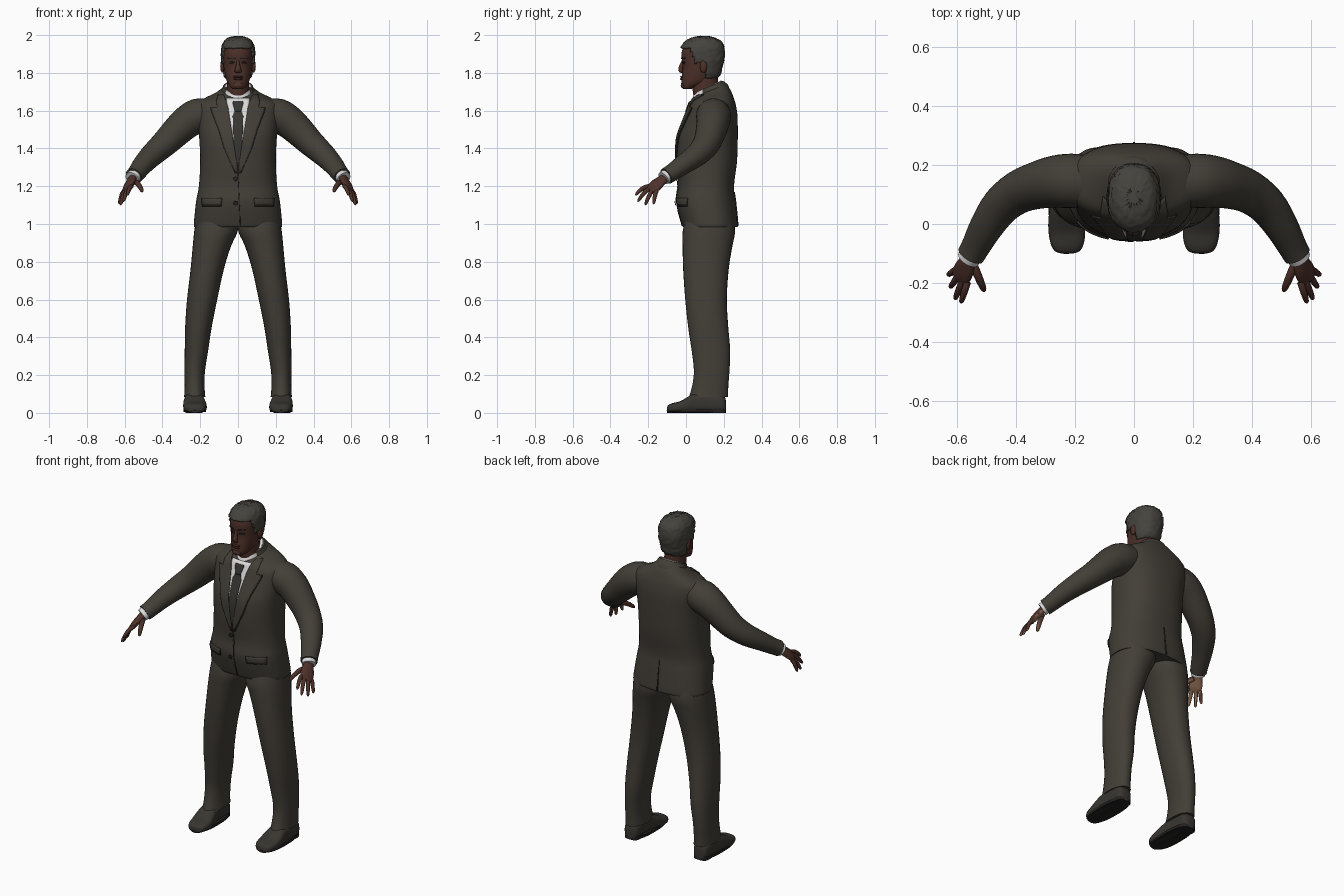
import bpy, bmesh, math, random
from mathutils import Vector as V
from mathutils.bvhtree import BVHTree

if "Cube" in bpy.data.objects:
    bpy.data.objects.remove(bpy.data.objects["Cube"])

random.seed(4)
X, Y, Z = V((1, 0, 0)), V((0, 1, 0)), V((0, 0, 1))


def mat(name, r, g, b):
    m = bpy.data.materials.new(name)
    m.diffuse_color = (r, g, b, 1)
    m.use_nodes = True
    m.node_tree.nodes["Principled BSDF"].inputs["Base Color"].default_value = m.diffuse_color
    return m


SUIT = mat("suit_cloth", .055, .048, .038)
SEAM = mat("dark_seam", .022, .020, .017)
TIE = mat("tie_cloth", .038, .035, .031)
SHIRT = mat("white_shirt", .70, .70, .70)
SKIN = mat("skin", .075, .030, .022)
PALM = mat("palm_skin", .26, .14, .085)
HAIR = mat("hair", .060, .056, .047)
SHOE = mat("shoe_leather", .040, .036, .030)
SOLE = mat("shoe_sole", .016, .015, .014)
LIP = mat("lips", .065, .022, .019)


def finish(name, bm, mats, rule=None, angle=45):
    bmesh.ops.recalc_face_normals(bm, faces=bm.faces)
    bm.normal_update()
    for f in bm.faces:
        f.smooth = True
        if rule:
            f.material_index = rule(f)
    me = bpy.data.meshes.new(name)
    bm.to_mesh(me)
    bm.free()
    for m in mats:
        me.materials.append(m)
    me.set_sharp_from_angle(angle=math.radians(angle))
    ob = bpy.data.objects.new(name, me)
    bpy.context.collection.objects.link(ob)
    return ob


def smooth(rows, k=3):
    """Catmull-Rom interpolation of tuples."""
    out, n = [], len(rows)
    for i in range(n - 1):
        p = [rows[max(0, min(n - 1, j))] for j in (i - 1, i, i + 1, i + 2)]
        for s in range(k):
            t = s / k
            out.append(tuple(.5 * (2*b + (c-a)*t + (2*a-5*b+4*c-d)*t*t + (3*b-a-3*c+d)*t**3)
                             for a, b, c, d in zip(*p)))
    return out + [rows[-1]]


def ring(c, u, v, a, b, n, p=2.0):
    pts = []
    for i in range(n):
        t = 2 * math.pi * i / n
        cs, sn = math.cos(t), math.sin(t)
        pts.append(c + u * (a * math.copysign(abs(cs) ** (2/p), cs))
                   + v * (b * math.copysign(abs(sn) ** (2/p), sn)))
    return pts


def skin_rings(rings, caps=True):
    bm = bmesh.new()
    vs = [[bm.verts.new(p) for p in r] for r in rings]
    n = len(vs[0])
    for r, q in zip(vs, vs[1:]):
        for i in range(n):
            bm.faces.new((r[i], r[(i+1) % n], q[(i+1) % n], q[i]))
    if caps:
        bm.faces.new(vs[0])
        bm.faces.new(vs[-1])
    return bm


def column(rows, n=32, p=2.0, k=3, caps=True):
    """Upright loft; rows are z, centre x, half width, front y, back y, tilt."""
    rings = []
    for z, cx, hw, y0, y1, tilt in smooth(rows, k):
        cy, ry = (y0 + y1) / 2, max((y1 - y0) / 2, .002)
        r = ring(V((cx, cy, z)), X, Y, max(hw, .002), ry, n, p)
        rings.append([q + Z * (tilt * (q.y - cy) / ry) for q in r])
    return skin_rings(rings, caps)


def tube(rows, ref=Z, n=16, k=3):
    """Loft along a path; rows are x, y, z, radius along ref, other radius."""
    pts = smooth(rows, k)
    rings = []
    for i, q in enumerate(pts):
        t = (V(pts[min(i+1, len(pts)-1)][:3]) - V(pts[max(i-1, 0)][:3])).normalized()
        u = (ref - t * ref.dot(t)).normalized()
        rings.append(ring(V(q[:3]), u, t.cross(u), q[3], q[4], n))
    return skin_rings(rings)


def ball(name, c, r, m):
    bm = bmesh.new()
    bmesh.ops.create_uvsphere(bm, u_segments=16, v_segments=10, radius=1)
    for v in bm.verts:
        v.co = V((v.co.x * r[0] + c[0], v.co.y * r[1] + c[1], v.co.z * r[2] + c[2]))
    return finish(name, bm, [m])


def surface(ob):
    return BVHTree.FromPolygons([v.co for v in ob.data.vertices],
                                [tuple(f.vertices) for f in ob.data.polygons])


def patch(name, tree, rows, m, lift, back=False, cols=8):
    """Thin plate draped on a surface; rows are z, x from, x to."""
    d = -Y if back else Y
    bm, grid, last = bmesh.new(), [], V((0, .03, 0))
    fine = [tuple(a + (b-a) * s / 4 for a, b in zip(p, q))
            for p, q in zip(rows, rows[1:]) for s in range(4)] + [rows[-1]]
    for z, a, b in fine:
        line = []
        for i in range(cols + 1):
            x = a + (b - a) * i / cols
            hit = tree.ray_cast(V((x, 0, z)) - d, d)[0] or V((x, last.y, z))
            last = hit
            line.append(bm.verts.new(hit - d * lift))
        grid.append(line)
    for r, q in zip(grid, grid[1:]):
        for i in range(cols):
            bm.faces.new((r[i], r[i+1], q[i+1], q[i]))
    ob = finish(name, bm, [m])
    mod = ob.modifiers.new("thickness", 'SOLIDIFY')
    mod.thickness, mod.offset = .004, 0


# Jacket body
jacket = finish("jacket", column([
    (.985, 0, .232, -.015, .272, 0), (1.0, 0, .234, -.022, .274, 0), (1.12, 0, .222, -.052, .262, 0),
    (1.2, 0, .207, -.042, .254, 0), (1.33, 0, .2, -.05, .27, 0), (1.45, 0, .205, -.046, .274, 0),
    (1.52, 0, .212, -.024, .274, 0), (1.58, 0, .22, 0, .272, 0), (1.63, 0, .218, .016, .262, .008),
    (1.66, 0, .185, .025, .25, .015), (1.685, 0, .125, .032, .235, .025),
    (1.705, 0, .088, .038, .212, .035)], 64, 2.4), [SUIT])
body = surface(jacket)

# Collars around the neck
finish("jacket_collar", column([(1.67, 0, .115, .07, .235, .03), (1.705, 0, .09, .06, .222, .032),
       (1.73, 0, .078, .06, .195, .028)], 40), [SUIT])
finish("shirt_collar", column([(1.655, 0, .074, .026, .205, .03), (1.69, 0, .072, .03, .2, .034),
       (1.725, 0, .068, .044, .188, .036)], 40), [SHIRT])

# Shirt front, tie and lapels
patch("shirt_front", body, [(1.3, -.004, .004), (1.4, -.024, .024), (1.6, -.058, .058),
                            (1.665, -.062, .062)], SHIRT, .002)
patch("tie", body, [(1.3, -.004, .004), (1.44, -.024, .024), (1.57, -.028, .028),
                    (1.6, -.016, .016)], TIE, .006)
patch("tie_knot", body, [(1.595, -.017, .017), (1.64, -.028, .028), (1.65, -.026, .026)], TIE, .009)
for s, side in ((1, "left"), (-1, "right")):
    lapel = [(1.27, -.002, .012), (1.4, .018, .07), (1.5, .034, .1), (1.59, .048, .135),
             (1.615, .052, .142), (1.62, .053, .11), (1.65, .062, .115), (1.685, .076, .105)]
    patch(side + "_lapel_edge", body, [(z, s*a, s*(b+.004)) for z, a, b in lapel[:5]], SEAM, .003)
    patch(side + "_lapel", body, [(z, s*a, s*b) for z, a, b in lapel], SUIT, .007)
    patch(side + "_pocket_shadow", body, [(1.094, s*.088, s*.19), (1.134, s*.084, s*.19)], SEAM, .002)
    patch(side + "_pocket_flap", body, [(1.1, s*.09, s*.19), (1.138, s*.086, s*.192)], SUIT, .006)
patch("front_opening", body, [(.99, .01, .014), (1.27, -.002, .002)], SEAM, .002, cols=2)
patch("back_vent", body, [(.99, -.004, .004), (1.17, -.001, .001)], SEAM, .002, True, 2)
for z in (1.11, 1.24):
    patch("button", body, [(z-.011, -.016, -.008), (z-.005, -.023, -.001), (z+.005, -.023, -.001),
                           (z+.011, -.016, -.008)], SEAM, .007, cols=4)

# Neck and head
finish("neck", column([(1.62, 0, .062, .05, .19, 0), (1.72, 0, .058, .035, .172, .01),
       (1.8, 0, .06, .03, .17, 0)]), [SKIN])
skull = [(1.715, 0, .026, -.012, .03, 0), (1.725, 0, .04, -.02, .06, .004), (1.75, 0, .057, -.024, .125, .004),
         (1.79, 0, .069, -.022, .168, 0), (1.83, 0, .076, -.016, .18, 0), (1.875, 0, .08, -.022, .192, 0),
         (1.915, 0, .08, -.022, .193, 0), (1.95, 0, .07, -.005, .18, 0), (1.975, 0, .045, .035, .145, 0),
         (1.985, 0, .01, .08, .1, 0)]
head = finish("head", column(skull, 40, 2.2), [SKIN])
face = surface(head)


def hairline(y):
    if y < .02:
        return 1.928
    if y < .055:
        return 1.928 - (y - .02) * 2.6
    return 1.86 if y < .105 else 1.775


# Cropped hair with small tufts
bm = column([(z + .008 * (z > 1.9), 0, hw + .008, y0 - .007, y1 + .011, 0)
             for z, _, hw, y0, y1, _ in skull[2:]], 56, 2.2, 5)
bm.normal_update()
for v in bm.verts:
    v.co += v.normal * random.uniform(-.002, .0045)
bmesh.ops.delete(bm, geom=[f for f in bm.faces if len(f.verts) > 4 and f.calc_center_median().z < 1.8
                           or f.calc_center_median().z < hairline(f.calc_center_median().y)],
                 context='FACES')
hair = finish("hair", bm, [HAIR], angle=60)
mod = hair.modifiers.new("thickness", 'SOLIDIFY')
mod.thickness, mod.offset = .01, -1

# Facial features
finish("nose", tube([(0, -.014, 1.868, .007, .007), (0, -.024, 1.84, .01, .01), (0, -.029, 1.82, .012, .017),
       (0, -.024, 1.807, .009, .018), (0, -.016, 1.803, .003, .008)], Y), [SKIN])
ball("upper_lip", (0, -.02, 1.779), (.027, .011, .006), LIP)
ball("lower_lip", (0, -.02, 1.768), (.024, .011, .007), LIP)
ball("chin", (0, -.014, 1.735), (.028, .014, .018), SKIN)
for s, side in ((1, "left"), (-1, "right")):
    ball(side + "_ear", (s*.083, .093, 1.835), (.011, .02, .034), SKIN)
    patch(side + "_eye", face, [(1.848, s*.024, s*.038), (1.854, s*.017, s*.047), (1.859, s*.024, s*.04)],
          SOLE, .002)
    patch(side + "_brow", face, [(1.874, s*.013, s*.05), (1.881, s*.016, s*.054)], SEAM, .004)

# Arms and hands
fingers = [("index", (.563, -.196, 1.2), (.586, -.267, 1.152)), ("middle", (.578, -.186, 1.19), (.606, -.255, 1.118)),
           ("ring", (.592, -.172, 1.182), (.622, -.215, 1.1)), ("little", (.604, -.156, 1.175), (.629, -.172, 1.105)),
           ("thumb", (.545, -.135, 1.222), (.506, -.228, 1.17))]
palm_rule = lambda f: 1 if f.normal.z < -.45 else 0
for s, side in ((1, "left"), (-1, "right")):
    flip = lambda rows: [(s * r[0],) + tuple(r[1:]) for r in rows]
    finish(side + "_sleeve", tube(flip([
        (.14, .145, 1.59, .075, .085), (.21, .146, 1.573, .092, .092), (.27, .143, 1.54, .088, .088),
        (.33, .13, 1.485, .08, .08), (.39, .108, 1.425, .071, .073), (.45, .062, 1.37, .062, .066),
        (.5, -.01, 1.318, .053, .057), (.535, -.075, 1.272, .046, .049), (.552, -.105, 1.253, .045, .047)]),
        n=28), [SUIT])
    finish(side + "_shirt_cuff", tube(flip([(.545, -.095, 1.26, .036, .039), (.561, -.119, 1.242, .036, .039)]),
                                      n=24), [SHIRT])
    across = V((s * .045, .045, -.027))
    finish(side + "_hand", tube(flip([
        (.55, -.1, 1.252, .028, .022), (.562, -.125, 1.234, .03, .021), (.574, -.152, 1.212, .039, .019),
        (.585, -.175, 1.19, .039, .016), (.592, -.19, 1.177, .03, .009)]), across), [SKIN, PALM], palm_rule)
    for name, a, b in fingers:
        a, b = V(a), V(b)
        w = .014 if name == "thumb" else .0115
        steps = [(0, w), (.35, w * 1.02), (.7, w * .9), (.92, w * .7), (1, w * .2)]
        rows = [tuple(a.lerp(b, t) + Z * .012 * math.sin(math.pi * t)) + (r, r) for t, r in steps]
        finish(f"{side}_{name}_finger", tube(flip(rows), across, 12, 2), [SKIN, PALM], palm_rule)

    # Trouser legs
    legs = [(1.03, .11, .112, 0, .25, 0), (.96, .117, .115, -.018, .26, 0), (.88, .139, .101, -.018, .245, 0),
            (.76, .163, .088, -.015, .226, 0), (.6, .19, .08, -.004, .216, 0), (.45, .21, .07, .012, .224, 0),
            (.33, .22, .062, .03, .234, 0), (.22, .229, .054, .042, .23, 0), (.14, .23, .053, .032, .224, 0),
            (.085, .229, .056, .016, .222, 0)]
    finish(side + "_trouser_leg", column([(r[0], s * r[1]) + r[2:] for r in legs], 32, 2.2), [SUIT])

    # Shoes, as rings from toe to heel: y, centre x, half width, top
    shoe = [(-.1, .226, .018, .03), (-.093, .226, .04, .042), (-.07, .226, .055, .052), (-.03, .227, .062, .062),
            (.01, .23, .06, .085), (.05, .232, .054, .105), (.12, .233, .048, .11), (.18, .233, .046, .1),
            (.205, .233, .036, .085), (.212, .233, .016, .06)]
    rings = [ring(V((s * cx, y, top / 2)), X, Z, hw, top / 2, 28, 2.8) for y, cx, hw, top in smooth(shoe)]
    finish(side + "_shoe", skin_rings(rings), [SHOE, SOLE],
           lambda f: 1 if f.calc_center_median().z < .014 else 0)
    # Sole welt and heel block
    welt = [(.004, -.098, .21), (.014, -.102, .213), (.02, -.099, .211)]
    finish(side + "_sole", column([(z, s * .229, .06, a, b, 0) for z, a, b in welt], 32, 2.6, 1), [SOLE])
    finish(side + "_heel", column([(z, s * .233, .046, .125, .212, 0) for z in (0, .022)], 24, 3, 1), [SOLE])
